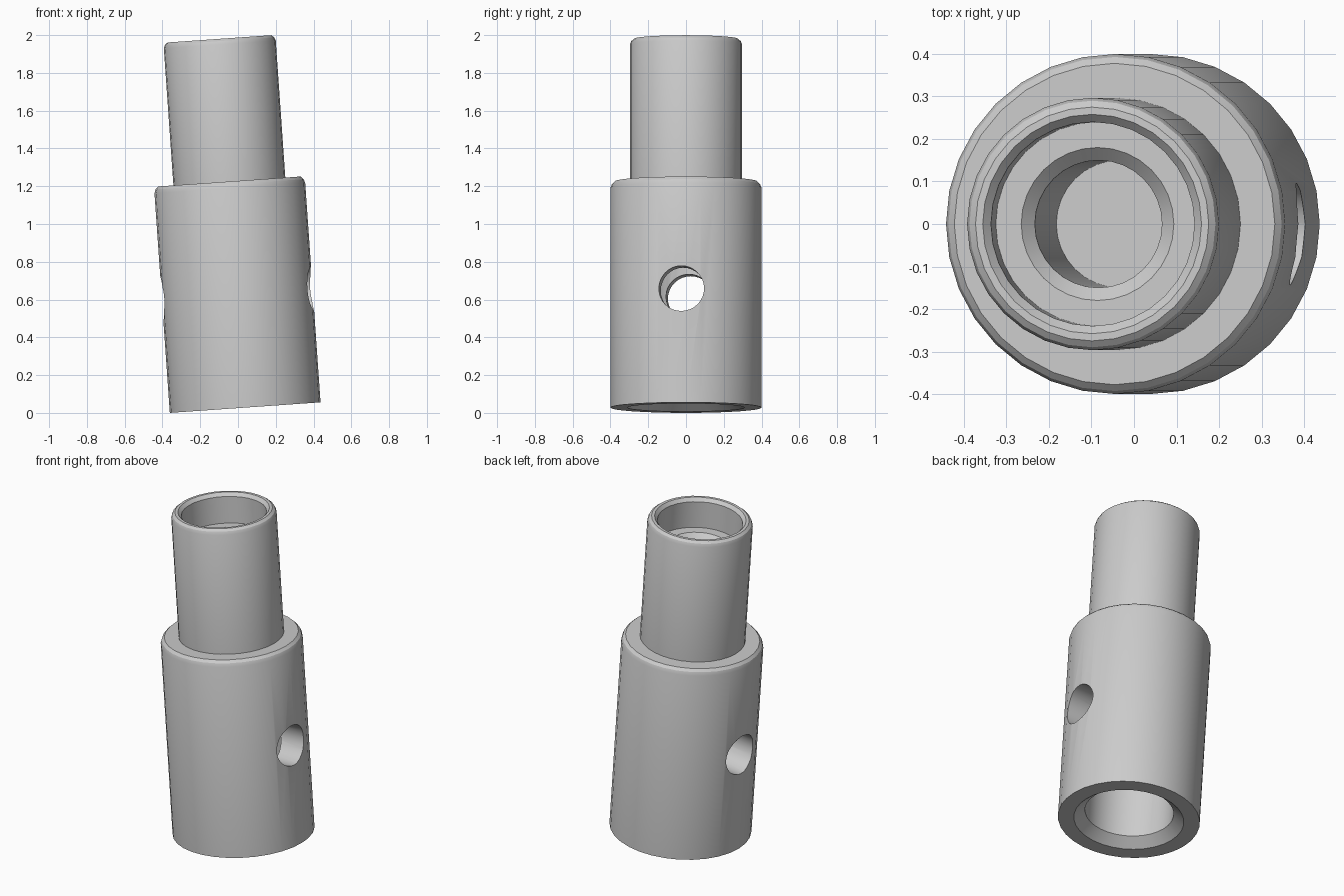
import bpy
import bmesh
from math import radians
from mathutils import Matrix, Vector

if "Cube" in bpy.data.objects:
    bpy.data.objects.remove(bpy.data.objects["Cube"])

SIDES = 32
TILT = radians(-4)
BASE = Vector((0.038, 0, 0.028))

steel = bpy.data.materials.new("grey steel")
steel.use_nodes = True
colour = (0.6, 0.6, 0.6, 1)
steel.diffuse_color = colour
steel.node_tree.nodes["Principled BSDF"].inputs["Base Color"].default_value = colour


def lathe(name, profile):
    """Revolve a radius/height outline around the z axis."""
    bm = bmesh.new()
    verts = [bm.verts.new((r, 0, z)) for r, z in profile]
    edges = [bm.edges.new(pair) for pair in zip(verts, verts[1:])]
    bmesh.ops.spin(bm, geom=verts + edges, cent=(0, 0, 0), axis=(0, 0, 1),
                   angle=radians(360), steps=SIDES, use_merge=True)
    bmesh.ops.remove_doubles(bm, verts=bm.verts, dist=0.0001)
    bmesh.ops.recalc_face_normals(bm, faces=bm.faces)
    mesh = bpy.data.meshes.new(name)
    bm.to_mesh(mesh)
    bm.free()
    mesh.materials.append(steel)
    obj = bpy.data.objects.new(name, mesh)
    bpy.context.collection.objects.link(obj)
    return obj


# Lower socket, thick body, narrow neck and stepped blind bore
socket = [(0, 0.9), (0.25, 0.9), (0.25, 0.05), (0.31, 0)]
body = [(0.4, 0), (0.4, 1.165), (0.393, 1.185), (0.378, 1.2)]
neck = [(0.297, 1.2), (0.297, 1.927), (0.29, 1.945), (0.275, 1.957)]
bore = [(0.258, 1.957), (0.24, 1.937), (0.24, 1.775), (0.18, 1.775),
        (0.15, 1.745), (0.15, 1.02), (0, 1.02)]
fitting = lathe("stepped_tube_fitting", socket + body + neck + bore)

# Cross hole drilled through the body
bpy.ops.mesh.primitive_cylinder_add(vertices=SIDES, radius=0.12, depth=1.2)
drill = bpy.context.object
drill.name = "cross_hole_cutter"
drill.hide_render = True
drill.data.materials.append(steel)
drill.matrix_world = (Matrix.Translation((0, 0, 0.605))
                      @ Matrix.Rotation(radians(-3.6), 4, 'Z')
                      @ Matrix.Rotation(radians(90), 4, 'Y'))

bpy.ops.object.select_all(action='DESELECT')
fitting.select_set(True)
bpy.context.view_layer.objects.active = fitting
cut = fitting.modifiers.new("cross_hole", 'BOOLEAN')
cut.operation = 'DIFFERENCE'
cut.solver = 'EXACT'
cut.object = drill
bpy.ops.object.modifier_apply(modifier=cut.name)
bpy.data.objects.remove(drill)

# Smooth walls with crisp steps, then lean the fitting
bpy.ops.object.shade_smooth_by_angle(angle=radians(25))
fitting.matrix_world = Matrix.Translation(BASE) @ Matrix.Rotation(TILT, 4, 'Y')
